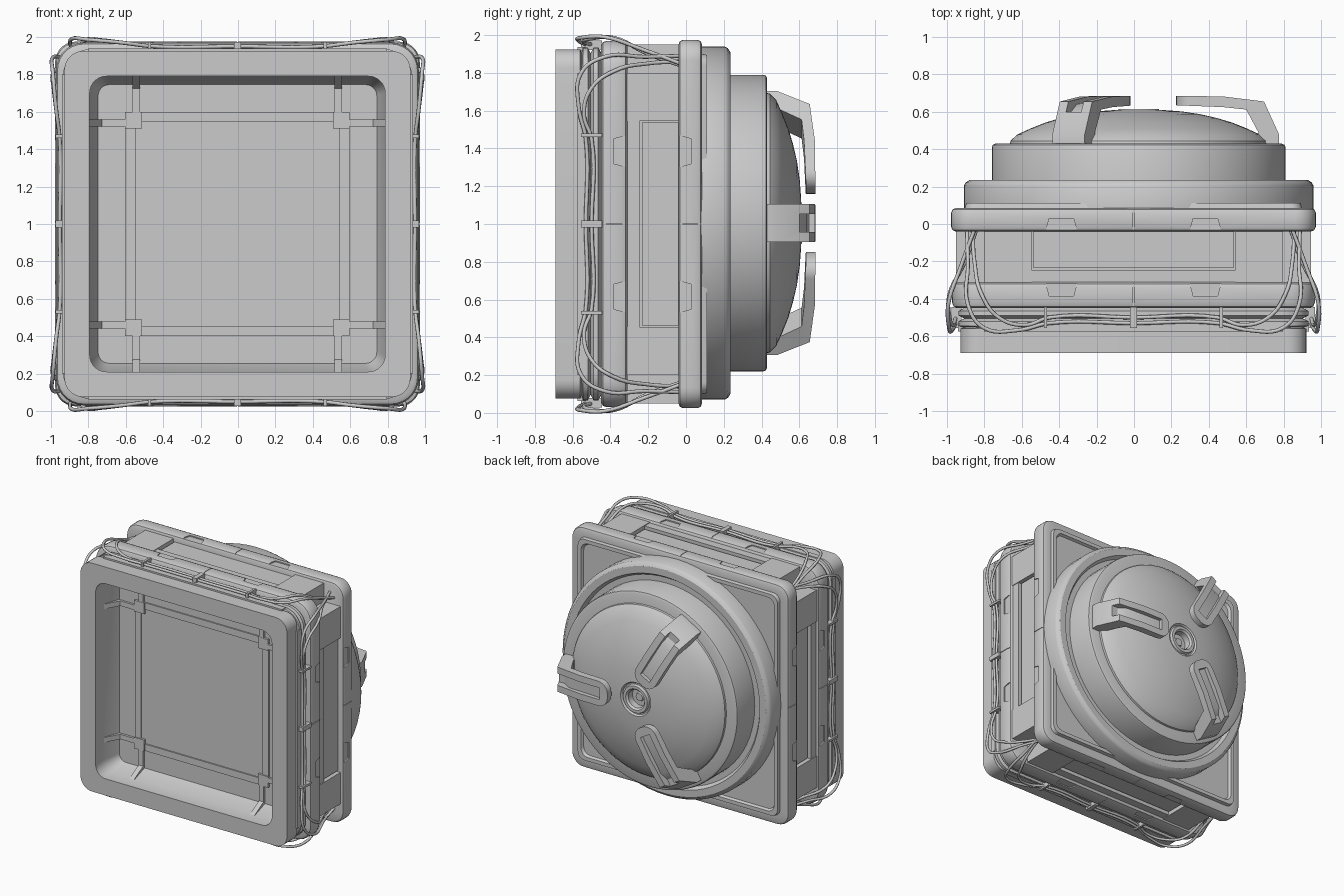
import bpy, bmesh, math
from mathutils import Matrix

if "Cube" in bpy.data.objects:
    bpy.data.objects.remove(bpy.data.objects["Cube"])

grey = bpy.data.materials.new("plain_grey")
grey.diffuse_color = (0.6, 0.6, 0.6, 1)
grey.use_nodes = True
grey.node_tree.nodes["Principled BSDF"].inputs["Base Color"].default_value = grey.diffuse_color
CENTER = Matrix.Translation((-0.003, 0, 1.0))
HUB = Matrix.Translation((0.025, 0, 1.005))


def shade(ob, angle=32):
    bpy.ops.object.select_all(action='DESELECT')
    ob.select_set(True)
    bpy.context.view_layer.objects.active = ob
    bpy.ops.object.shade_smooth_by_angle(angle=math.radians(angle))


def finish(name, bm, base=CENTER):
    bmesh.ops.recalc_face_normals(bm, faces=bm.faces)
    me = bpy.data.meshes.new(name)
    bm.to_mesh(me)
    bm.free()
    me.materials.append(grey)
    ob = bpy.data.objects.new(name, me)
    bpy.context.collection.objects.link(ob)
    ob.matrix_world = base
    shade(ob)
    return ob


def spin_copies(ob, count, base=CENTER):
    """Repeat an object around the front-back axis."""
    for k in range(1, count):
        c = ob.copy()
        bpy.context.collection.objects.link(c)
        c.matrix_world = base @ Matrix.Rotation(k * 2 * math.pi / count, 4, 'Y')


def bridge(bm, rings, closed=False):
    n = len(rings[0])
    pairs = list(zip(rings, rings[1:])) + ([(rings[-1], rings[0])] if closed else [])
    for a, b in pairs:
        for i in range(n):
            j = (i + 1) % n
            bm.faces.new((a[i], a[j], b[j], b[i]))


def loft(name, loops, cap_start=False, cap_end=False, closed=False):
    """Rounded squares (half size, corner radius, y) joined front to back."""
    bm = bmesh.new()
    rings = []
    for h, r, y in loops:
        ring = []
        for k in range(4):
            sx, sz = (1, -1, -1, 1)[k], (1, 1, -1, -1)[k]
            for s in range(8):
                a = (k + s / 7) * math.pi / 2
                ring.append(bm.verts.new((sx * (h - r) + r * math.cos(a), y,
                                          sz * (h - r) + r * math.sin(a))))
        rings.append(ring)
    bridge(bm, rings, closed)
    if cap_start:
        bm.faces.new(rings[0])
    if cap_end:
        bm.faces.new(rings[-1])
    return finish(name, bm)


def lathe(name, profile, seg=72):
    bm = bmesh.new()
    rings = [[bm.verts.new((r * math.cos(i * 2 * math.pi / seg), y,
                            r * math.sin(i * 2 * math.pi / seg))) for i in range(seg)]
             for r, y in profile]
    bridge(bm, rings)
    bm.faces.new(rings[0])
    bm.faces.new(rings[-1])
    return finish(name, bm, HUB)


def prism(bm, poly, z0, z1):
    """Extrude an (x, y) outline along z."""
    rings = [[bm.verts.new((x, y, z)) for x, y in poly] for z in (z0, z1)]
    bridge(bm, rings)
    bm.faces.new(rings[0])
    bm.faces.new(rings[1])


def box(bm, x0, x1, y0, y1, z0, z1):
    prism(bm, [(x0, y0), (x1, y0), (x1, y1), (x0, y1)], z0, z1)


def cut(ob, cutter):
    m = ob.modifiers.new("cut", 'BOOLEAN')
    m.operation, m.solver, m.object = 'DIFFERENCE', 'EXACT', cutter
    bpy.context.view_layer.update()
    bpy.ops.object.select_all(action='DESELECT')
    ob.select_set(True)
    bpy.context.view_layer.objects.active = ob
    bpy.ops.object.modifier_apply(modifier="cut")
    bpy.data.objects.remove(cutter)
    shade(ob)


# Front frame: straight lip, then a wall sloping in to the shallow floor
loft("front_frame", [(0.9, 0.1, -0.55), (0.925, 0.1, -0.56), (0.925, 0.1, -0.69),
                     (0.79, 0.09, -0.69), (0.79, 0.09, -0.575), (0.745, 0.06, -0.45)],
     cap_end=True)
loft("recess_panel_rim", [(0.60, 0.01, -0.445), (0.60, 0.01, -0.46),
                          (0.545, 0.01, -0.46), (0.545, 0.01, -0.445)])

# Ribs running down the sloped wall and across the floor
bm = bmesh.new()
for s in (-1, 1):
    prism(bm, [(0.79, -0.585), (0.725, -0.468), (0.58, -0.468), (0.58, -0.445), (0.79, -0.445)],
          s * 0.54 - 0.02, s * 0.54 + 0.02)
    box(bm, 0.51, 0.60, -0.469, -0.445, s * 0.555 - 0.045, s * 0.555 + 0.045)
spin_copies(finish("recess_ribs", bm), 4)

# Ridged band behind the frame
loft("ridged_band", [(0.89, 0.12, -0.565), (0.905, 0.13, -0.555), (0.935, 0.15, -0.545),
                     (0.935, 0.15, -0.52), (0.905, 0.13, -0.505), (0.935, 0.15, -0.49),
                     (0.935, 0.15, -0.465), (0.90, 0.13, -0.445)])

# Front collar and rear flange, both with shallow edge notches and centre seams
collar = loft("front_collar", [(0.82, 0.1, -0.45), (0.945, 0.13, -0.45), (0.962, 0.14, -0.44),
                               (0.97, 0.15, -0.42), (0.97, 0.15, -0.34), (0.962, 0.14, -0.32),
                               (0.945, 0.13, -0.31), (0.82, 0.1, -0.31)], closed=True)
flange = loft("rear_flange", [(0.95, 0.09, -0.04), (0.967, 0.1, -0.033), (0.975, 0.11, -0.015),
                              (0.975, 0.11, 0.06), (0.967, 0.1, 0.078), (0.95, 0.09, 0.085),
                              (0.90, 0.06, 0.085), (0.895, 0.06, 0.112), (0.865, 0.06, 0.112),
                              (0.855, 0.06, 0.092)], cap_start=True, cap_end=True)
for ob, edge, inner, top in ((collar, -0.29, -0.385, 0.961), (flange, -0.06, 0.03, 0.966)):
    bm = bmesh.new()
    for s in (-1, 1):
        prism(bm, [(s * 0.385 + dx, y) for dx, y in
                   ((-0.09, edge), (-0.065, inner), (0.065, inner), (0.09, edge))], top, 1.05)
    box(bm, -0.002, 0.002, -0.5, 0.083, top, 1.05)
    src = bm.verts[:] + bm.faces[:]
    for k in range(1, 4):
        dup = bmesh.ops.duplicate(bm, geom=src)
        bmesh.ops.rotate(bm, cent=(0, 0, 0), matrix=Matrix.Rotation(k * math.pi / 2, 3, 'Y'),
                         verts=[g for g in dup["geom"] if isinstance(g, bmesh.types.BMVert)])
    cut(ob, finish("notch_cutter", bm))

# Middle body: core with a panelled block on each side
loft("body_core", [(0.82, 0.1, -0.33), (0.82, 0.1, -0.03)])
bm = bmesh.new()
for s in (-1, 1):
    box(bm, *sorted((s * 0.545, s * 0.80)), -0.32, -0.03, 0.78, 0.95)
box(bm, -0.545, 0.545, -0.32, -0.245, 0.78, 0.944)
box(bm, -0.537, 0.537, -0.232, -0.03, 0.78, 0.925)
box(bm, -0.545, 0.545, -0.245, -0.03, 0.78, 0.91)
spin_copies(finish("side_block", bm), 4)

# Backing strip and clips that hold the cables
bm = bmesh.new()
box(bm, -0.8, 0.8, -0.575, -0.53, 0.88, 0.938)
for x in (-0.47, 0, 0.47):
    w = 0.018 if x == 0 else 0.009
    box(bm, x - w, x + w, -0.555, -0.445, 0.92, 0.972)
spin_copies(finish("cable_clips", bm), 4)

# Cables looping over the collar and down into the rear flange
paths = [
    [(0, -0.50, 0.95), (0.45, -0.50, 0.95), (0.58, -0.54, 0.965), (0.72, -0.50, 0.982),
     (0.81, -0.38, 0.985), (0.85, -0.2, 0.90), (0.86, -0.03, 0.84)],
    [(0, -0.53, 0.95), (0.45, -0.53, 0.95), (0.62, -0.568, 0.97), (0.80, -0.555, 0.986),
     (0.885, -0.43, 0.99), (0.885, -0.22, 0.92), (0.89, -0.03, 0.85)],
]
cu = bpy.data.curves.new("cables", 'CURVE')
cu.dimensions = '3D'
cu.bevel_depth, cu.bevel_resolution, cu.resolution_u = 0.0105, 2, 6
for path in paths:
    full = [(-x, y, z) for x, y, z in path[:0:-1]] + path
    sp = cu.splines.new('BEZIER')
    sp.bezier_points.add(len(full) - 1)
    for p, co in zip(sp.bezier_points, full):
        p.co = co
        p.handle_left_type = p.handle_right_type = 'AUTO'
cu.materials.append(grey)
cables = bpy.data.objects.new("cables", cu)
bpy.context.collection.objects.link(cables)
cables.matrix_world = CENTER
spin_copies(cables, 4)

# Round rear: base disc, drum, dome and sunken hub
lathe("base_disc", [(0.935, 0.08), (0.935, 0.205), (0.925, 0.222), (0.905, 0.235),
                    (0.85, 0.235), (0.83, 0.205), (0.70, 0.205)])
lathe("drum", [(0.785, 0.15), (0.785, 0.41), (0.78, 0.423), (0.765, 0.43), (0.60, 0.43)])
lathe("dome", [(0.69, 0.42), (0.685, 0.445), (0.65, 0.478), (0.58, 0.510), (0.5, 0.542),
               (0.42, 0.566), (0.33, 0.587), (0.23, 0.602), (0.135, 0.609), (0.125, 0.595),
               (0.115, 0.595), (0.108, 0.615), (0.085, 0.615), (0.072, 0.60), (0.07, 0.55),
               (0.035, 0.55), (0.03, 0.565), (0.01, 0.565)])

# Three bent handles with a rounded tip and a slot
bm = bmesh.new()
prism(bm, [(0.20, 0.685), (0.45, 0.682), (0.67, 0.655), (0.75, 0.48), (0.75, 0.42),
           (0.62, 0.42), (0.64, 0.49), (0.575, 0.612), (0.45, 0.625), (0.20, 0.635)], -0.1, 0.1)
tip = [e for e in bm.edges if all(v.co.x < 0.21 for v in e.verts)
       and abs(e.verts[0].co.z - e.verts[1].co.z) < 0.01]
bmesh.ops.bevel(bm, geom=tip, offset=0.085, segments=6, profile=0.5, affect='EDGES')
handle = finish("handle", bm, HUB)
bm = bmesh.new()
prism(bm, [(0.27, 0.655), (0.58, 0.64), (0.64, 0.60), (0.9, 0.60), (0.9, 0.8), (0.27, 0.8)],
      -0.047, 0.047)
cut(handle, finish("slot_cutter", bm, HUB))
spin_copies(handle, 3, HUB)
